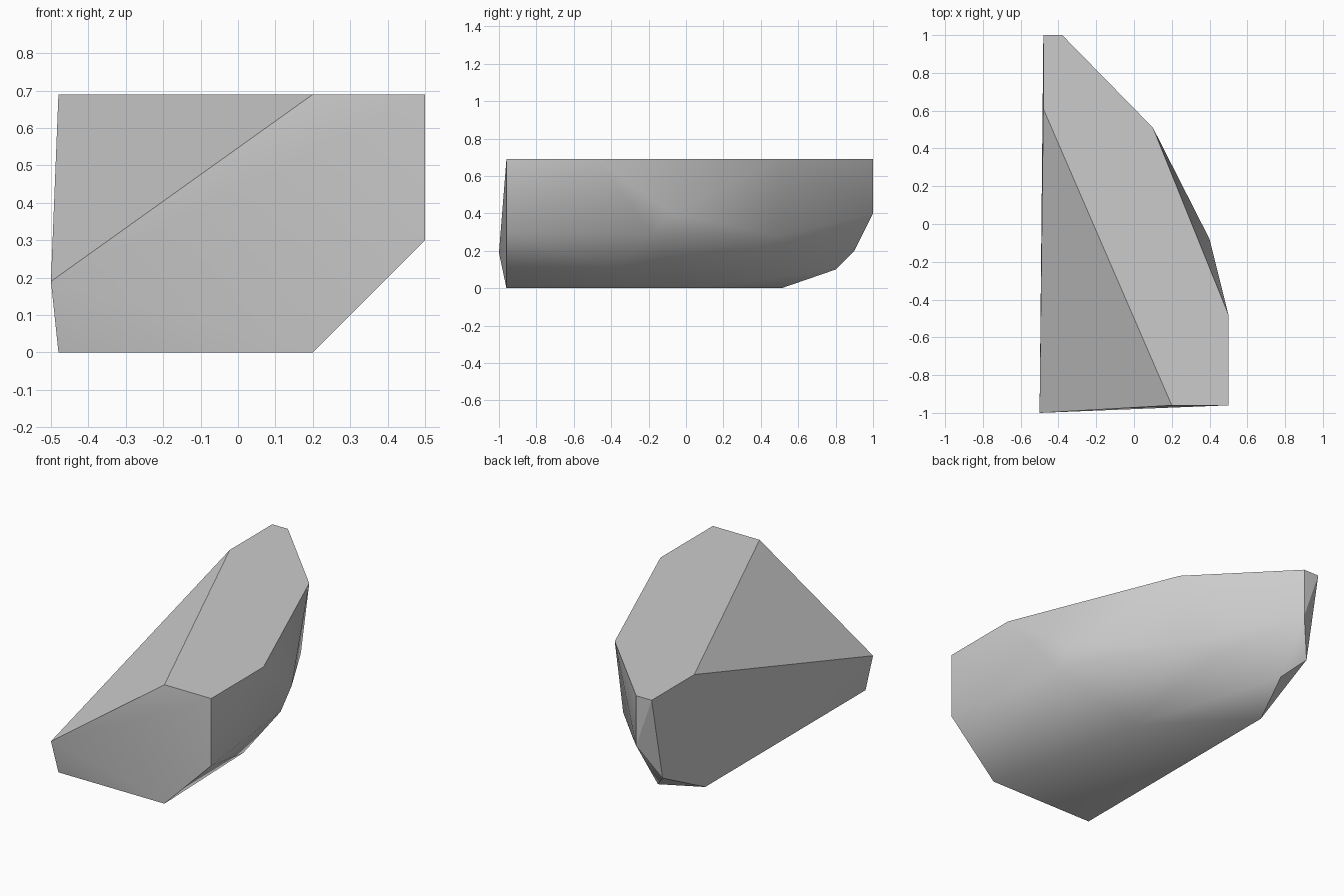
import bpy
import bmesh
import math

# Remove the default cube
cube = bpy.data.objects.get("Cube")
if cube:
    bpy.data.objects.remove(cube, do_unlink=True)


def make_material(name, colour):
    material = bpy.data.materials.new(name)
    material.use_nodes = True
    material.diffuse_color = colour
    material.node_tree.nodes["Principled BSDF"].inputs["Base Color"].default_value = colour
    return material


def hull_object(name, corners, material, smooth_angle):
    """Wrap a closed convex skin around the corners, shaded smooth below an angle."""
    bm = bmesh.new()
    for corner in corners:
        bm.verts.new(corner)
    bmesh.ops.convex_hull(bm, input=bm.verts[:])
    loose = [v for v in bm.verts if not v.link_faces]
    bmesh.ops.delete(bm, geom=loose, context="VERTS")
    bmesh.ops.dissolve_limit(bm, angle_limit=math.radians(0.5),
                             verts=bm.verts[:], edges=bm.edges[:])
    bmesh.ops.recalc_face_normals(bm, faces=bm.faces[:])
    mesh = bpy.data.meshes.new(name)
    bm.to_mesh(mesh)
    bm.free()
    mesh.materials.append(material)
    obj = bpy.data.objects.new(name, mesh)
    bpy.context.collection.objects.link(obj)
    bpy.ops.object.select_all(action="DESELECT")
    obj.select_set(True)
    bpy.context.view_layer.objects.active = obj
    bpy.ops.object.shade_smooth_by_angle(angle=smooth_angle)
    return obj


LEFT, RIGHT = -0.48, 0.5
FRONT, BACK = -0.96, 1
TOP = 0.69

# Flat upper face
crown = [(x, y, TOP) for x, y in (
    (LEFT, 0.61), (LEFT, BACK), (-0.38, BACK), (0.1, 0.51),
    (RIGHT, -0.48), (RIGHT, FRONT), (0.2, FRONT))]

# Flat underside
base = [(x, y, 0) for x, y in (
    (LEFT, FRONT), (0.2, FRONT), (0.01, 0.01), (LEFT, 0.51))]

# Rounded flank, from the front round to the back
flank = [
    (RIGHT, FRONT, 0.3), (0.3, -0.38, 0.1), (0.4, -0.18, 0.29),
    (0.4, -0.08, 0.4), (0.06, 0.49, 0.28), (-0.08, 0.6, 0.21),
    (-0.38, 0.8, 0.1), (LEFT, 0.9, 0.2), (-0.38, BACK, 0.4)]

# Low nose where the slope meets the front
nose = [(-0.5, -1, 0.19)]

stone = make_material("stone grey", (0.6, 0.6, 0.6, 1))
hull_object("rock", crown + base + flank + nose, stone, math.radians(30))
